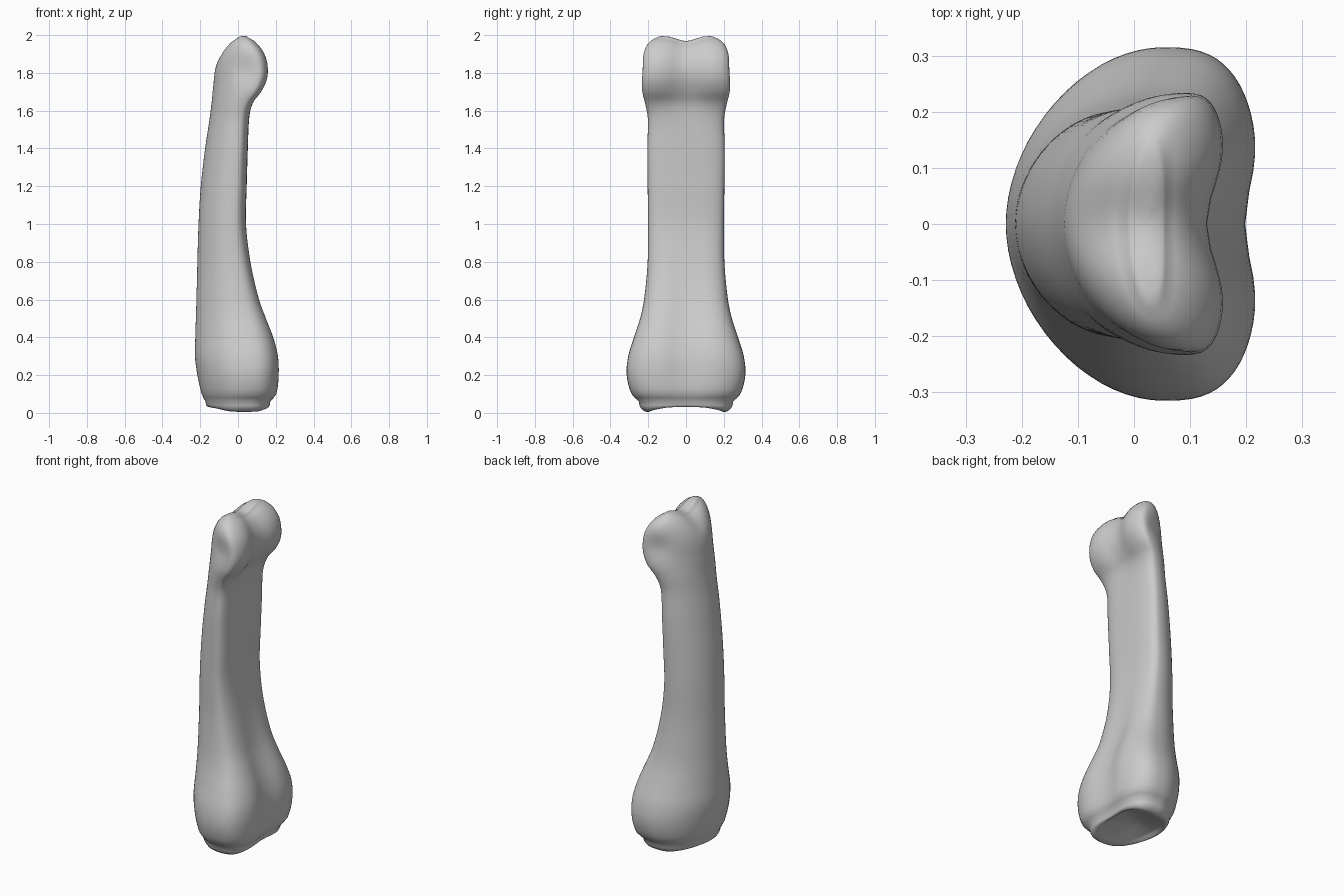
import bpy, bmesh, math

if "Cube" in bpy.data.objects:
    bpy.data.objects.remove(bpy.data.objects["Cube"])

# Cross-section keys: z, back x, front x, half width, x of widest point, palmar groove depth
KEYS = [
    (0.06, -.172, .180, .250, .03, .015),
    (0.10, -.192, .212, .288, .04, .020),
    (0.20, -.215, .225, .314, .05, .027),
    (0.30, -.228, .222, .306, .05, .030),
    (0.40, -.226, .198, .275, .04, .030),
    (0.50, -.223, .160, .243, .02, .026),
    (0.60, -.220, .122, .222, .00, .018),
    (0.80, -.215, .072, .203, -.02, .008),
    (1.00, -.209, .046, .201, -.03, .004),
    (1.20, -.197, .048, .203, -.02, .002),
    (1.40, -.174, .054, .205, -.01, .002),
    (1.56, -.150, .064, .202, .00, .006),
    (1.64, -.140, .085, .217, .03, .016),
    (1.70, -.134, .132, .232, .07, .034),
    (1.76, -.128, .162, .236, .09, .040),
    (1.82, -.122, .170, .235, .09, .040),
    (1.88, -.108, .160, .231, .08, .036),
    (1.93, -.083, .134, .217, .06, .026),
    (1.97, -.049, .096, .187, .04, .012),
    (1.99, -.015, .062, .150, .03, .004),
]
SIDES = 72


def section(z):
    """Smooth (Hermite) interpolation of the keys at height z."""
    i = 0
    while i < len(KEYS) - 2 and z > KEYS[i + 1][0]:
        i += 1
    a, b = KEYS[i], KEYS[i + 1]
    p, n = KEYS[max(i - 1, 0)], KEYS[min(i + 2, len(KEYS) - 1)]
    h = b[0] - a[0]
    t = (z - a[0]) / h
    out = []
    for k in range(1, 6):
        ma = (b[k] - p[k]) / (b[0] - p[0]) * h
        mb = (n[k] - a[k]) / (n[0] - a[0]) * h
        out.append((2*t**3 - 3*t**2 + 1)*a[k] + (t**3 - 2*t**2 + t)*ma
                   + (3*t**2 - 2*t**3)*b[k] + (t**3 - t**2)*mb)
    return out


def spow(v, e):
    return math.copysign(abs(v) ** e, v)


def bump(v, width):
    return math.exp(-(v / width) ** 2)


def outline(z):
    """D-shaped outline: rounded back, flat grooved front."""
    xb, xf, w, xm, g = section(z)
    pts = []
    for i in range(SIDES):
        a = 2 * math.pi * i / SIDES
        c, s = math.cos(a), math.sin(a)
        if c > 0:
            e = 2 / 2.9
            x, y = xm + (xf - xm) * spow(c, e), w * spow(s, e)
            x -= g * bump(y, .1) * c
        else:
            e = 2 / 1.9
            x, y = xm + (xm - xb) * spow(c, e), w * spow(s, e)
        # shallow pits on the sides of the head
        y *= 1 - .07 * bump(x - .03, .07) * bump(z - 1.82, .07)
        pts.append((x, y))
    return pts


def head_groove(y, z):
    t = max(0, min(1, (z - 1.75) / .22))
    return z - .033 * t * t * (3 - 2 * t) * bump(y, .075)


bm = bmesh.new()
rings = []


def add_ring(points):
    rings.append([bm.verts.new(p) for p in points])


# Concave joint facet underneath
base = outline(.06)
for s in (.06, .2, .35, .5, .62, .72, .8, .87, .92, .96, .985):
    pts = []
    for x, y in base:
        x, y = x * s, y * s
        d = min(1, (1 - s) / .2)
        z = .06 - .056 * math.sqrt(1 - (1 - d) ** 2)
        z += .042 * max(0, 1 - (y / .2) ** 2) * d + .03 * max(0, .8 - s) * bump(y, .15)
        pts.append((x, y, z))
    add_ring(pts)

# Shaft and head
heights = []
for a, b in zip(KEYS, KEYS[1:]):
    n = max(2, math.ceil((b[0] - a[0]) / .03))
    heights += [a[0] + (b[0] - a[0]) * k / n for k in range(n)]
for z in heights + [1.99]:
    add_ring([(x, y, head_groove(y, z)) for x, y in outline(z)])

# Rounded top of the two condyles
top = outline(1.99)
for s in (.92, .8, .6, .4, .2, .05):
    z = 1.99 + .012 * math.sqrt(1 - s * s)
    add_ring([(.023 + (x - .023) * s, y * s, head_groove(y * s, z)) for x, y in top])

for r, q in zip(rings, rings[1:]):
    for i in range(SIDES):
        j = (i + 1) % SIDES
        bm.faces.new((r[i], r[j], q[j], q[i]))
bm.faces.new(rings[0][::-1])
bm.faces.new(rings[-1])
bmesh.ops.recalc_face_normals(bm, faces=bm.faces)

mesh = bpy.data.meshes.new("finger_bone")
bm.to_mesh(mesh)
bm.free()
mesh.polygons.foreach_set("use_smooth", [True] * len(mesh.polygons))
bone = bpy.data.objects.new("finger_bone", mesh)
bpy.context.collection.objects.link(bone)

# Plain bone grey
grey = bpy.data.materials.new("light grey")
grey.diffuse_color = (.6, .6, .6, 1)
grey.use_nodes = True
grey.node_tree.nodes["Principled BSDF"].inputs["Base Color"].default_value = grey.diffuse_color
mesh.materials.append(grey)
